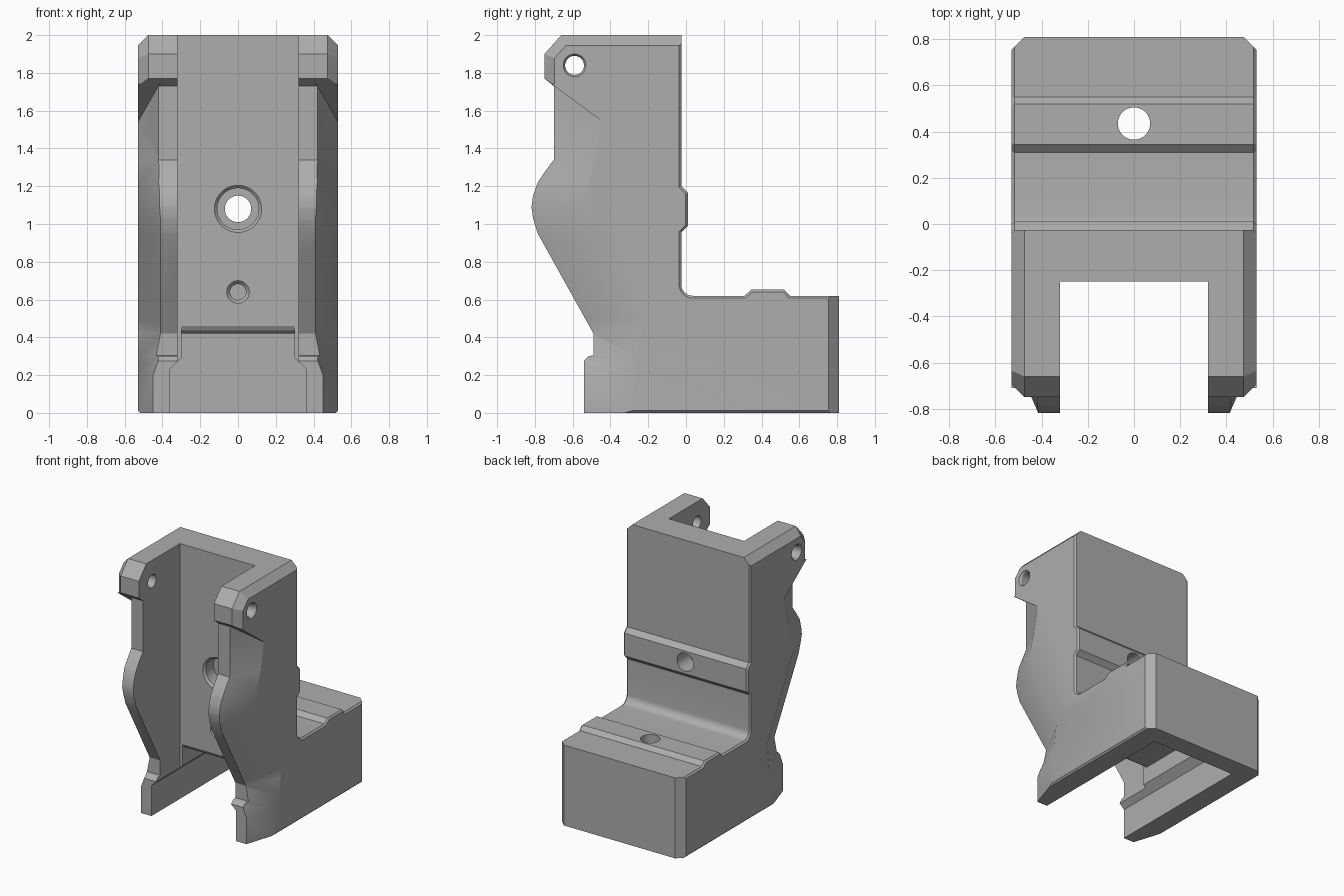
import bpy, bmesh, math
from mathutils import Vector

if "Cube" in bpy.data.objects:
    bpy.data.objects.remove(bpy.data.objects["Cube"])

grey = bpy.data.materials.new("plain grey")
grey.diffuse_color = (0.42, 0.42, 0.42, 1)
grey.use_nodes = True
grey.node_tree.nodes["Principled BSDF"].inputs["Base Color"].default_value = grey.diffuse_color


def make_object(name, bm):
    bmesh.ops.recalc_face_normals(bm, faces=bm.faces)
    mesh = bpy.data.meshes.new(name)
    bm.to_mesh(mesh)
    bm.free()
    ob = bpy.data.objects.new(name, mesh)
    bpy.context.collection.objects.link(ob)
    return ob


def loft(rows):
    """Closed solid through rows of equally many 3D points."""
    bm = bmesh.new()
    vs = [[bm.verts.new(p) for p in row] for row in rows]
    n = len(rows[0])
    for a, b in zip(vs, vs[1:]):
        for i in range(n):
            j = (i + 1) % n
            bm.faces.new((a[i], a[j], b[j], b[i]))
    bm.faces.new(vs[0][::-1])
    bm.faces.new(vs[-1])
    bmesh.ops.recalc_face_normals(bm, faces=bm.faces)
    return bm


cutters = []


def cutter(name, rows):
    bm = loft(rows)
    bmesh.ops.triangulate(bm, faces=[f for f in bm.faces if len(f.verts) == 4])
    ob = make_object(name, bm)
    ob.hide_render = True
    cutters.append(ob)


def along_y(profile, y0, y1):
    return [[(x, y, z) for x, z in profile] for y in (y0, y1)]


def bore(name, centre, axis, steps):
    """Turned hole: steps are (distance along axis, radius)."""
    axis, c = Vector(axis), Vector(centre)
    u = axis.orthogonal().normalized()
    v = axis.cross(u)
    ring = [2 * math.pi * k / 40 for k in range(40)]
    cutter(name, [[c + axis * d + (u * math.cos(a) + v * math.sin(a)) * r for a in ring]
                  for d, r in steps])


# Side outline (y, z): back and base, then up the front of the cheeks
W = 0.53
back = [(-0.54, 0), (0.81, 0), (0.81, 0.62), (0.55, 0.62), (0.52, 0.652), (0.345, 0.652),
        (0.31, 0.62)]
back += [(0.035 - 0.06 * math.sin(a), 0.68 - 0.06 * math.cos(a))
         for a in [math.pi / 2 * k / 6 for k in range(7)]]
back += [(-0.025, 0.955), (0.01, 0.99), (0.01, 1.165), (-0.025, 1.2), (-0.025, 2)]
head = [(-0.66, 2), (-0.75, 1.9), (-0.75, 1.77), (-0.70, 1.73)]
cheek = [(-0.70, 1.34), (-0.745, 1.28), (-0.785, 1.22), (-0.81, 1.15), (-0.818, 1.09),
         (-0.81, 1.03), (-0.785, 0.95), (-0.49, 0.42), (-0.49, 0.305), (-0.515, 0.3), (-0.54, 0.275)]
bm = loft([[(x, y, z) for y, z in back + head + cheek] for x in (-W, W)])


def bevel(test, width):
    edges = [e for e in bm.edges
             if abs(e.verts[0].co.x - e.verts[1].co.x) < 1e-4
             and abs(abs(e.verts[0].co.x) - W) < 1e-4 and all(test(v.co) for v in e.verts)]
    bmesh.ops.bevel(bm, geom=edges, offset=width, segments=1, affect='EDGES', profile=0.5)


# Small edge bevels on the back and underside, wider ones around the head
bevel(lambda c: (c.y > -0.03 and (c.y < 0.8 or c.z > 0.5) and 0.5 < c.z) or c.z < 0.01, 0.012)
bmesh.ops.triangulate(bm, faces=[f for f in bm.faces if len(f.verts) == 4])
body = make_object("bracket_body", bm)

# Outer cheek hollow: (z, front x, front y, side y)
flank = [(-0.05, 0.45, -0.54, -0.29), (0.2, 0.45, -0.54, -0.265), (0.29, 0.42, -0.53, -0.255),
         (0.42, 0.41, -0.49, -0.24), (0.49, 0.41, -0.53, -0.23), (0.95, 0.41, -0.785, -0.475),
         (1.09, 0.415, -0.818, -0.55), (1.22, 0.42, -0.785, -0.52), (1.34, 0.42, -0.70, -0.48),
         (None, 0.42, -0.70, -0.44)]
for s, side in ((1, "right"), (-1, "left")):
    rows = []
    for z, xf, yf, ys in flank:
        a, b = Vector((xf, yf)), Vector((W, ys))
        d = (b - a) * 0.4
        pts = [a - d, a, b, b + d, Vector((0.9, yf - 0.3)), Vector((xf, yf - 0.3))]
        rows.append([(s * p.x, p.y, 1.77 - 0.742 * (p.y + 0.75) if z is None else z) for p in pts])
    cutter(side + "_flank_cutter", rows)
    # Chamfers along the top, head slant, head front and rear corners
    o = 0.055
    for name, p, q, n in (("top", (0.2, 2), (-1.0, 2), (0, 1)),
                          ("slant", (-0.36, 2.3), (-0.96, 1.667), (-0.71, 0.70)),
                          ("front", (-0.75, 2.2), (-0.75, 1.74), (-1, 0)),
                          ("rear", (0.81, 0.9), (0.81, -0.1), (1, 0))):
        wedge = ((W - o, 0), (W + 0.05, -o - 0.05), (W + 0.05, 0.1), (W - o, 0.1))
        if name == "slant":
            p, q = (-0.66 + 0.3, 2 + 0.333), (-0.75 - 0.1, 1.9 - 0.111)
            n = (-0.743, 0.669)
        cutter(f"{side}_{name}_chamfer_cutter",
               [[(s * x, e[0] + n[0] * t, e[1] + n[1] * t) for x, t in wedge] for e in (p, q)])

# Front channel, base pocket and lower groove
cutter("channel_cutter", along_y([(-0.32, -0.1), (0.32, -0.1), (0.32, 2.1), (-0.32, 2.1)], -1, -0.25))
cutter("pocket_cutter", along_y([(-0.30, -0.1), (0.30, -0.1), (0.30, 0.42), (-0.30, 0.42)], -0.4, 0.66))
cutter("groove_cutter", along_y([(-0.36, -0.1), (0.36, -0.1), (0.36, 0.235), (0.295, 0.295),
                                 (-0.295, 0.295), (-0.36, 0.235)], -1, 0.659))
cutter("lip_cutter", [[(x, -0.26, 0.40), (x, -0.26, 0.468), (x, -0.25, 0.46), (x, -0.235, 0.435),
                       (x, -0.21, 0.42), (x, -0.19, 0.40)] for x in (-0.299, 0.299)])

# Bolt holes
bore("wall_bolt_cutter", (0, -0.25, 1.08), (0, 1, 0),
     [(-0.02, 0.125), (0, 0.125), (0.015, 0.11), (0.11, 0.11), (0.11001, 0.07), (0.4, 0.07)])
bore("blind_hole_cutter", (0, -0.25, 0.64), (0, 1, 0),
     [(-0.02, 0.06), (0, 0.06), (0.02, 0.042), (0.12, 0.042)])
bore("base_bolt_cutter", (0, 0.435, 0.42), (0, 0, 1),
     [(-0.02, 0.125), (0, 0.125), (0.015, 0.11), (0.09, 0.11), (0.09001, 0.07), (0.4, 0.07)])
bore("pin_hole_cutter", (0, -0.59, 1.84), (1, 0, 0),
     [(-0.6, 0.06), (-W, 0.06), (-0.515, 0.05), (0.515, 0.05), (W, 0.06), (0.6, 0.06)])

# Apply all cuts
bpy.context.view_layer.objects.active = body
body.select_set(True)
for c in cutters:
    m = body.modifiers.new(c.name, 'BOOLEAN')
    m.operation, m.solver, m.object = 'DIFFERENCE', 'EXACT', c
    bpy.ops.object.modifier_apply(modifier=m.name)
for c in cutters:
    bpy.data.objects.remove(c, do_unlink=True)

body.data.materials.clear()
body.data.materials.append(grey)
bpy.ops.object.shade_smooth_by_angle(angle=math.radians(25))
